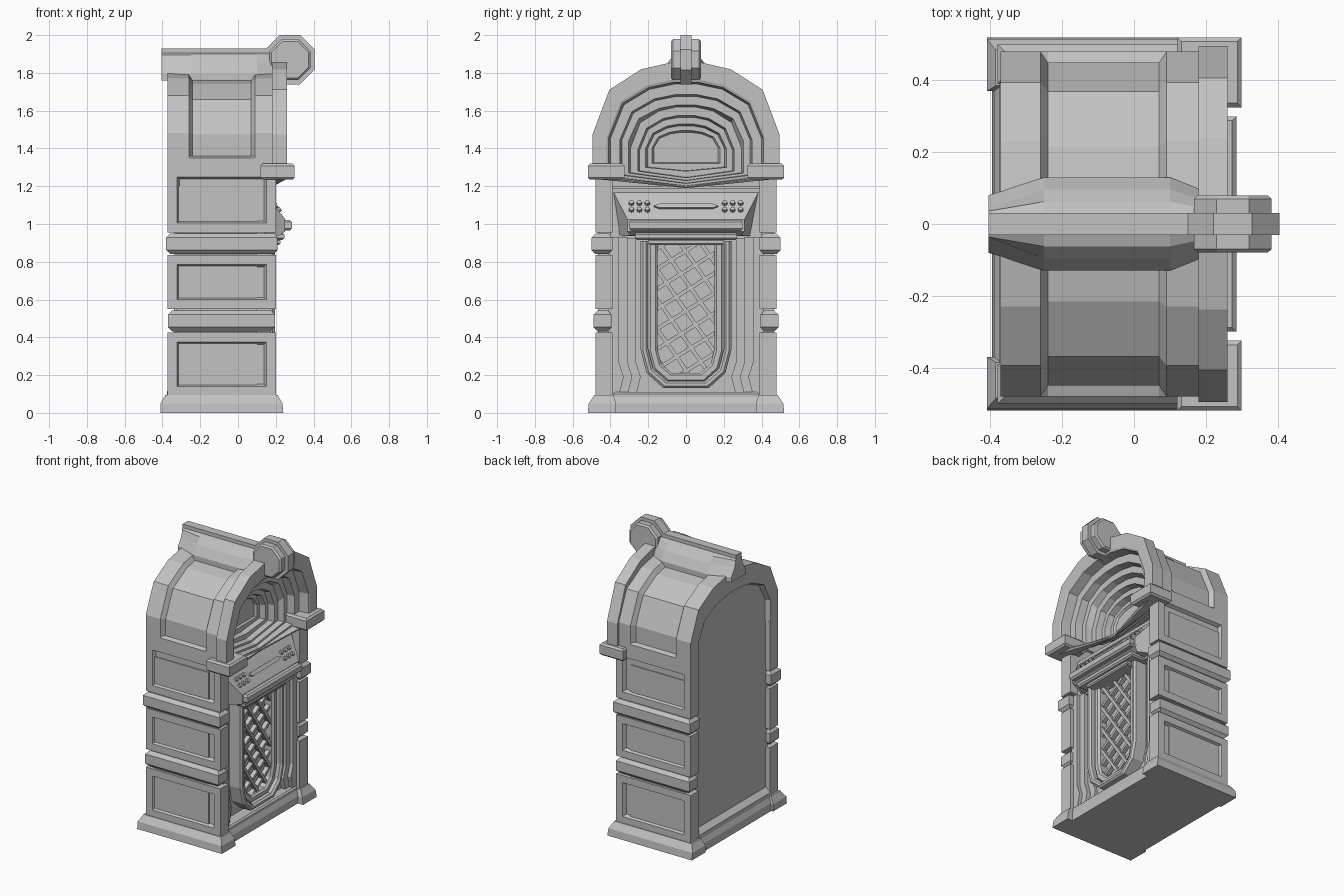
import bpy, bmesh, math
from mathutils import Vector, Matrix

cube = bpy.data.objects.get("Cube")
if cube:
    bpy.data.objects.remove(cube, do_unlink=True)

grey = bpy.data.materials.new("plain_grey")
grey.use_nodes = True
COLOUR = (0.54, 0.54, 0.54, 1)
grey.diffuse_color = COLOUR
grey.node_tree.nodes["Principled BSDF"].inputs["Base Color"].default_value = COLOUR
SIDES = (("left", 1), ("right", -1))


def finish(name, bm):
    me = bpy.data.meshes.new(name)
    bm.to_mesh(me)
    bm.free()
    me.materials.append(grey)
    ob = bpy.data.objects.new(name, me)
    bpy.context.collection.objects.link(ob)
    return ob


def loft_bm(loops, start=True, end=True, ring=True):
    """Skin a row of equal-length outlines; ring=False leaves each outline open."""
    bm = bmesh.new()
    rows = [[bm.verts.new(p) for p in loop] for loop in loops]
    n = len(rows[0])
    for a, b in zip(rows, rows[1:]):
        for i in range(n if ring else n - 1):
            j = (i + 1) % n
            bm.faces.new((a[i], a[j], b[j], b[i]))
    if start:
        bm.faces.new(rows[0])
    if end:
        bm.faces.new(rows[-1])
    bmesh.ops.recalc_face_normals(bm, faces=bm.faces[:])
    return bm


def loft(name, loops, **options):
    return finish(name, loft_bm(loops, **options))


def rect(x0, x1, y0, y1, z):
    return [(x0, y0, z), (x1, y0, z), (x1, y1, z), (x0, y1, z)]


def box_bm(x0, x1, y0, y1, z0, z1, c=0.0):
    """Box whose top and bottom rims are chamfered by c."""
    y0, y1 = sorted((y0, y1))
    small = (x0 + c, x1 - c, y0 + c, y1 - c)
    if not c:
        return loft_bm([rect(*small, z0), rect(*small, z1)])
    full = (x0, x1, y0, y1)
    return loft_bm([rect(*small, z0), rect(*full, z0 + c),
                    rect(*full, z1 - c), rect(*small, z1)])


def box(name, *args):
    return finish(name, box_bm(*args))


def arch(x, w, top, base, spring):
    """Faceted arch outline, open at the sill."""
    h = top - spring
    half = [(1, base), (1, spring), (1, spring + h * 0.26),
            (0.82, spring + h * 0.72), (0.48, spring + h * 0.93), (0.16, top)]
    return [(x, w * k, z) for k, z in half] + [(x, -w * k, z) for k, z in reversed(half)]


# Core of the cabinet behind the side blocks
box("cabinet_core", -0.325, 0.1, -0.465, 0.465, 0.05, 1.2)

# Plinth with feet standing proud at the front and back
loft("plinth", [rect(-0.395, 0.2, -0.52, 0.52, 0), rect(-0.39, 0.2, -0.515, 0.515, 0.05),
                rect(-0.37, 0.18, -0.485, 0.485, 0.095)])
for label, s in SIDES:
    for place, x0, x1, tx0, tx1 in (("front", 0.06, 0.24, 0.06, 0.21), ("back", -0.41, -0.3, -0.385, -0.3)):
        loft(f"{label}_{place}_foot", [rect(x0, x1, s * 0.37, s * 0.52, 0),
                                       rect(x0, x1 - 0.005, s * 0.37, s * 0.515, 0.05),
                                       rect(tx0, tx1, s * 0.385, s * 0.485, 0.095)])

# Side blocks with sunken panels, and the bulging bands between them
for label, s in SIDES:
    for part, z0, z1 in (("lower", 0.09, 0.425), ("middle", 0.55, 0.835), ("upper", 0.955, 1.3)):
        bm = box_bm(-0.372, 0.2, s * 0.39, s * 0.48, z0, z1)
        outer = [f for f in bm.faces if f.normal.y * s > 0.9]
        bmesh.ops.inset_region(bm, faces=outer, thickness=0.05, use_even_offset=True)
        bmesh.ops.inset_region(bm, faces=outer, thickness=0.012, depth=-0.022, use_even_offset=True)
        finish(f"{label}_{part}_side_block", bm)
    box(f"{label}_lower_band", -0.37, 0.195, s * 0.395, s * 0.49, 0.432, 0.542, 0.022)
    box(f"{label}_upper_band", -0.38, 0.21, s * 0.39, s * 0.5, 0.84, 0.95, 0.022)

# Back panel below the arch, with its sill
box("back_panel", -0.338, -0.315, -0.41, 0.41, 0.08, 1.3)
loft("back_sill", [rect(-0.375, -0.325, -0.4, 0.4, 0.08), rect(-0.375, -0.325, -0.4, 0.4, 0.115),
                   rect(-0.34, -0.325, -0.4, 0.4, 0.145)])


# Barrel top with a sunken saddle on each shoulder and a sunken back
def barrel(x, w, top, foot):
    return ([(x, foot, 1.3), (x, foot, 1.35)] + arch(x, w, top, 1.36, 1.37)
            + [(x, -foot, 1.35), (x, -foot, 1.3)])


sections = [(-0.338, 0.385, 1.65, 0.385), (-0.372, 0.395, 1.665, 0.395),
            (-0.372, 0.48, 1.8, 0.48), (-0.26, 0.48, 1.8, 0.48), (-0.24, 0.45, 1.77, 0.48),
            (0.07, 0.45, 1.77, 0.48), (0.09, 0.48, 1.8, 0.48), (0.19, 0.48, 1.8, 0.48)]
loft("barrel_top", [barrel(*s) for s in sections], end=False, ring=False)


# Front arch stepping inwards to the display window, over a V-shaped tray
def opening(x, w, top, base, drop):
    spring = base + (0.1 if w > 0.3 else 0.05)
    return arch(x, w, top, base, spring) + [(min(x, 0.17), 0, base - drop)]


steps = [(0.18, 0.455, 1.78, 1.24, 0.05), (0.18, 0.495, 1.855, 1.24, 0.05),
         (0.26, 0.495, 1.855, 1.24, 0.05), (0.26, 0.42, 1.765, 1.245, 0.05)]
for x, depth, w, top, base, drop in ((0.255, 0.065, 0.41, 1.75, 1.25, 0.05),
                                     (0.19, 0.05, 0.35, 1.685, 1.26, 0.045),
                                     (0.14, 0.04, 0.305, 1.63, 1.27, 0.04),
                                     (0.10, 0.04, 0.255, 1.575, 1.28, 0.035),
                                     (0.06, 0.04, 0.215, 1.53, 1.3, 0.02)):
    steps += [(x, w, top, base, drop), (x - depth, w - 0.01, top - 0.01, base + 0.002, drop)]
steps += [(0.02, 0.18, 1.495, 1.32, 0.0), (0.005, 0.17, 1.485, 1.325, 0.0)]
loft("front_arch", [opening(*s) for s in steps], start=False)

# Shoulder brackets under the arch
for label, s in SIDES:
    box(f"{label}_bracket", 0.12, 0.3, s * 0.325, s * 0.52, 1.235, 1.32, 0.012)

# Ridge crest running along the top, flaring out along its middle
crest = []
for x, wb, waist in ((-0.405, 0.08, 0.5), (-0.25, 0.13, 0.74), (0.1, 0.13, 0.74), (0.2, 0.09, 0.7)):
    half = [(wb, 1.76), (wb, 1.795), (wb * waist, 1.855), (max(0.036, wb * waist * 0.65), 1.895),
            (0.03, 1.905), (0.03, 1.93)]
    crest.append([(x, y, z) for y, z in half] + [(x, -y, z) for y, z in reversed(half)])
loft("ridge_crest", crest)


# Octagonal medallion at the front of the crest
def octagon(y, r):
    angles = [math.pi * (i + 0.5) / 4 for i in range(8)]
    return [(0.275 + r * math.cos(a), y, 1.87 + r * math.sin(a)) for a in angles]


loft("medallion_rim", [octagon(-0.03, 0.141), octagon(0.03, 0.141)])
loft("medallion_body", [octagon(-0.08, 0.105), octagon(-0.07, 0.117),
                        octagon(0.07, 0.117), octagon(0.08, 0.105)])

# Sloping control desk
desk = [(0.05, 1.195, 0.4), (0.13, 1.18, 0.39), (0.235, 1.045, 0.32), (0.25, 1.025, 0.31),
        (0.25, 0.96, 0.31), (0.22, 0.94, 0.29), (0.05, 0.93, 0.39)]
loft("control_desk", [[(x, s * w, z) for x, z, w in desk] for s in (1, -1)])
box("desk_backing", 0.09, 0.14, -0.4, 0.4, 0.92, 1.19)
box("desk_ledge", 0.2, 0.285, -0.3, 0.3, 0.965, 1.022, 0.012)
box("desk_trim", 0.08, 0.245, -0.27, 0.27, 0.915, 0.955, 0.01)
box("desk_lower_trim", 0.08, 0.225, -0.2, 0.2, 0.89, 0.92, 0.008)

# Selector buttons and the title slot on the desk slope
normal = Vector((0.135, 0, 0.105)).normalized()
tilt = normal.to_track_quat('Z', 'Y').to_matrix().to_4x4()


def on_slope(y, z):
    return Vector((0.13 + (1.18 - z) * 0.105 / 0.135, y, z))


bm = bmesh.new()
for s in (1, -1):
    for y in (0.205, 0.247, 0.289):
        for z in (1.073, 1.108):
            bmesh.ops.create_cone(bm, cap_ends=True, segments=8, radius1=0.018, radius2=0.012,
                                  depth=0.03, matrix=Matrix.Translation(on_slope(s * y, z)) @ tilt)
finish("selector_buttons", bm)
slot = [on_slope(y, z) for y, z in ((-0.17, 1.09), (-0.14, 1.101), (0.14, 1.101),
                                    (0.17, 1.09), (0.14, 1.079), (-0.14, 1.079))]
loft("title_slot", [slot, [p + normal * 0.012 for p in slot]])


# Speaker surround made of nested round-bottomed frames
def shield(x, w, bottom, top=0.91):
    half = [(w, top), (w, bottom + w * 0.9), (w * 0.87, bottom + w * 0.4), (w * 0.5, bottom + w * 0.07)]
    return [(x, y, z) for y, z in half] + [(x, -y, z) for y, z in reversed(half)]


def frame(name, w, inner, bottom, x_back, x_front, dip=0.012):
    grow = w - inner
    loft(name, [shield(x_back, w, bottom), shield(x_front - dip, w, bottom),
                shield(x_front, w - dip, bottom + dip),
                shield(x_front, inner + dip, bottom + grow - dip),
                shield(x_front - dip, inner, bottom + grow),
                shield(x_back, inner, bottom + grow)], start=False, end=False)


frame("speaker_frame", 0.24, 0.2, 0.115, 0.09, 0.195)
frame("speaker_inner_frame", 0.2, 0.15, 0.15, 0.09, 0.165)

# Stepped jambs with a kinked lower end on either side of the speaker
for label, s in SIDES:
    for part, y, x in (("outer", 0.355, 0.175), ("middle", 0.31, 0.15), ("inner", 0.265, 0.12)):
        edge = [(0.41, 0.09), (y, 0.09), (y - 0.025, 0.19), (y, 0.27), (y, 0.93), (0.41, 0.93)]
        loft(f"{label}_{part}_jamb", [[(d, s * a, z) for a, z in edge] for d in (0.08, x)])
box("front_sill", 0.05, 0.185, -0.385, 0.385, 0.03, 0.11, 0.01)

# Diagonal lattice trimmed to the speaker opening
bm = bmesh.new()
for angle, x in ((32, 0.125), (-55, 0.132)):
    turn = Matrix.Rotation(math.radians(angle), 4, 'X')
    for i in range(-6, 7):
        place = Matrix.Translation((x, 0, 0.54)) @ turn @ Matrix.Translation((0, 0, i * 0.09))
        bmesh.ops.create_cube(bm, size=1, matrix=place @ Matrix.Diagonal((0.03, 1.4, 0.02, 1)))
edge = [Vector(p) for p in shield(0.12, 0.16, 0.195)]
centre = Vector((0.12, 0, 0.55))
for a, b in zip(edge, edge[1:] + edge[:1]):
    out = (b - a).cross(Vector((1, 0, 0)))
    if out.dot(a - centre) < 0:
        out.negate()
    bmesh.ops.bisect_plane(bm, geom=bm.verts[:] + bm.edges[:] + bm.faces[:],
                           plane_co=a, plane_no=out, clear_outer=True)
finish("speaker_lattice", bm)
